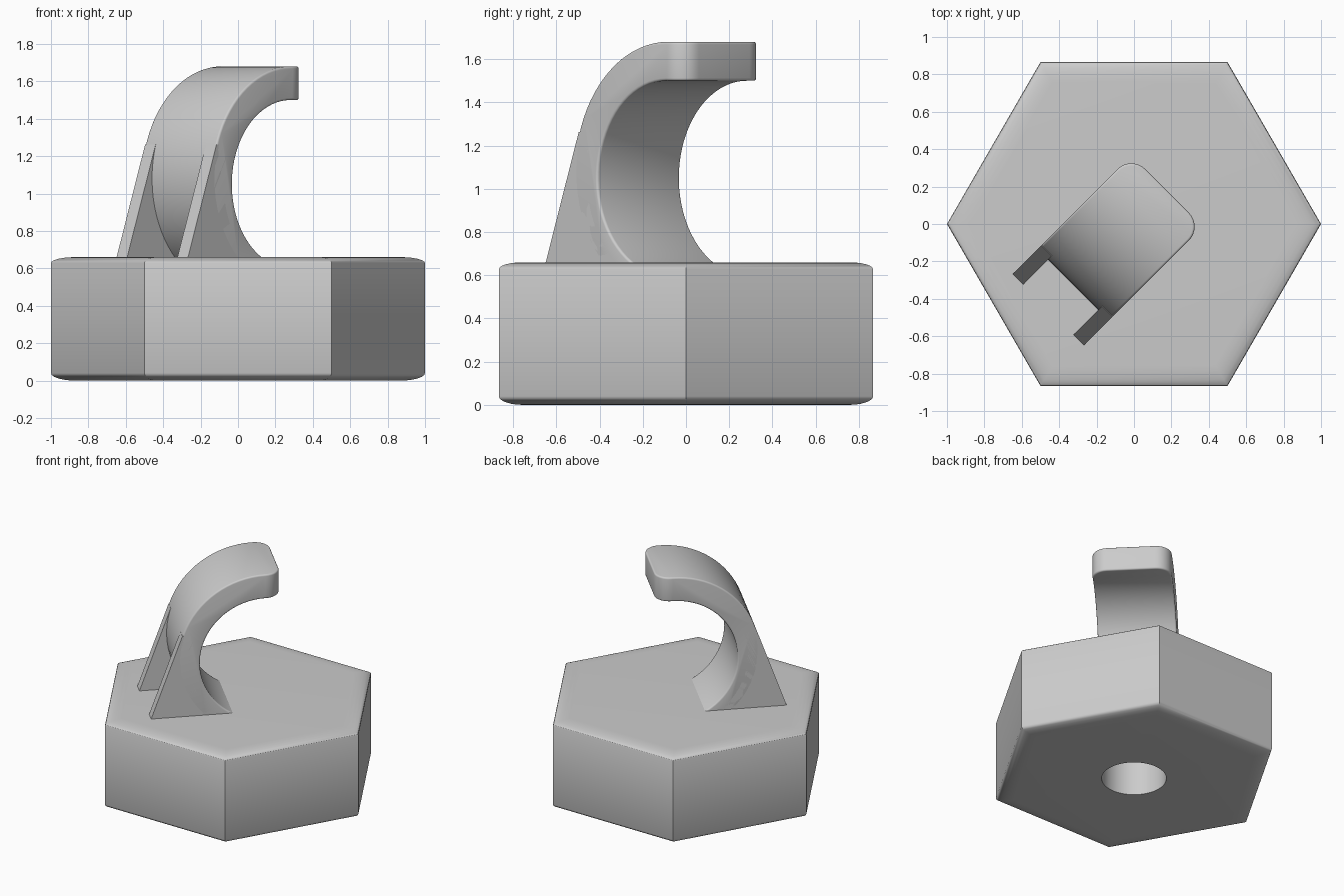
import bpy, bmesh, math
from mathutils import Matrix

if "Cube" in bpy.data.objects:
    bpy.data.objects.remove(bpy.data.objects["Cube"])

grey = bpy.data.materials.new("light grey")
grey.diffuse_color = (0.6, 0.6, 0.6, 1)
grey.use_nodes = True
grey.node_tree.nodes["Principled BSDF"].inputs["Base Color"].default_value = grey.diffuse_color


def finish(bm, name, turn=0.0, angle=30):
    """Turn a bmesh into a shaded object."""
    bmesh.ops.recalc_face_normals(bm, faces=bm.faces)
    bmesh.ops.rotate(bm, verts=bm.verts, cent=(0, 0, 0),
                     matrix=Matrix.Rotation(turn, 3, 'Z'))
    me = bpy.data.meshes.new(name)
    bm.to_mesh(me)
    bm.free()
    ob = bpy.data.objects.new(name, me)
    bpy.context.collection.objects.link(ob)
    me.materials.append(grey)
    bpy.ops.object.select_all(action='DESELECT')
    ob.select_set(True)
    bpy.context.view_layer.objects.active = ob
    bpy.ops.object.shade_smooth_by_angle(angle=math.radians(angle))
    return ob


def ring(bm, r, z, n):
    return [bm.verts.new((r * math.cos(2 * math.pi * i / n),
                          r * math.sin(2 * math.pi * i / n), z)) for i in range(n)]


def bridge(bm, a, b):
    n = len(a)
    for i in range(n):
        bm.faces.new((a[i], a[(i + 1) % n], b[(i + 1) % n], b[i]))


def prism(profile, y0, y1):
    """Extrude an x-z profile along y."""
    bm = bmesh.new()
    a = [bm.verts.new((x, y0, z)) for x, z in profile]
    b = [bm.verts.new((x, y1, z)) for x, z in profile]
    bridge(bm, a, b)
    bm.faces.new(a)
    bm.faces.new(b[::-1])
    return bm


def arc(cx, cz, r, a0, a1, n):
    return [(cx + r * math.cos(math.radians(a0 + (a1 - a0) * i / n)),
             cz + r * math.sin(math.radians(a0 + (a1 - a0) * i / n)))
            for i in range(n + 1)]


# Hexagonal base: rounded top and bottom rims, blind hole underneath
bm = bmesh.new()
steps = [i * math.pi / 12 for i in range(7)]
low = [(1 - 0.13 * (1 - math.sin(t)), 0.04 * (1 - math.cos(t))) for t in steps]
high = [(r, 0.66 - z * 0.8) for r, z in reversed(low)]
rings = [ring(bm, r, z, 6) for r, z in low + high]
for a, b in zip(rings, rings[1:]):
    bridge(bm, a, b)
bm.faces.new(rings[-1])
mouth, end = ring(bm, 0.22, 0, 64), ring(bm, 0.22, 0.45, 64)
bridge(bm, mouth, end)
bm.faces.new(end)
rim = []
for loop in (rings[0], mouth):
    for i, v in enumerate(loop):
        w = loop[(i + 1) % len(loop)]
        rim.append(bm.edges.get((v, w)) or bm.edges.new((v, w)))
bmesh.ops.triangle_fill(bm, edges=rim, use_beauty=True)
finish(bm, "hex_base")

# Curved hook: crescent profile with rounded tip corners and softened edges
TURN, HALF, TIP = math.radians(45), 0.27, 0.25
outer = arc(0.14, 1.08, 0.60, 230, 90, 32)
inner = arc(0.14, 1.05, 0.45, 90, 244, 32)
bm = prism(outer + [(TIP, 1.68), (TIP, 1.50)] + inner, -HALF, HALF)
corners = [e for e in bm.edges if all(v.co.x > TIP - 0.001 for v in e.verts)
           and abs(e.verts[0].co.y - e.verts[1].co.y) < 0.001]
bmesh.ops.bevel(bm, geom=corners, offset=0.105, segments=8, profile=0.5,
                affect='EDGES')
bmesh.ops.recalc_face_normals(bm, faces=bm.faces)
sharp = [e for e in bm.edges if e.calc_face_angle(0) > math.radians(50)
         and max(v.co.z for v in e.verts) > 0.64]
bmesh.ops.bevel(bm, geom=sharp, offset=0.032, segments=4, profile=0.5,
                affect='EDGES', clamp_overlap=True)
finish(bm, "hook", TURN, 40)

# Two sloping side braces behind the hook
back = [(-0.655, 0.64), (-0.432, 1.263)]
front = arc(0.14, 1.06, 0.52, 157, 232, 16)
for side, name in ((1, "left_brace"), (-1, "right_brace")):
    bm = prism(back + front, side * 0.19, side * HALF)
    finish(bm, name, TURN)
